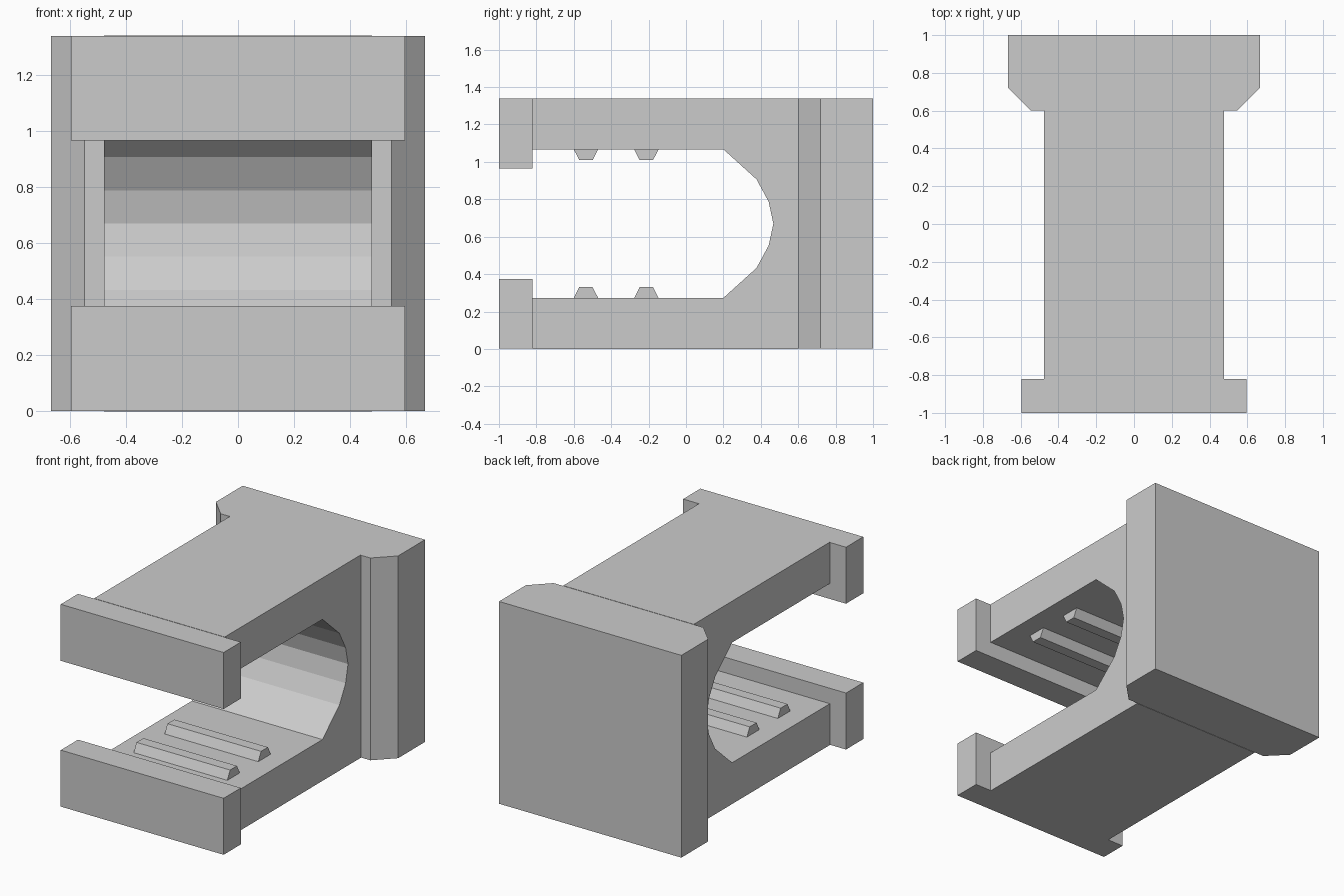
import bpy, bmesh

if "Cube" in bpy.data.objects:
    bpy.data.objects.remove(bpy.data.objects["Cube"])

MID = 0.67  # height of the horizontal symmetry plane


def prism(name, pts, to_3d, lo, hi):
    """Extrude a closed 2D profile from lo to hi."""
    bm = bmesh.new()
    face = bm.faces.new([bm.verts.new(to_3d(a, b, lo)) for a, b in pts])
    ext = bmesh.ops.extrude_face_region(bm, geom=[face])
    shift = [q - p for p, q in zip(to_3d(0, 0, lo), to_3d(0, 0, hi))]
    verts = [g for g in ext["geom"] if isinstance(g, bmesh.types.BMVert)]
    bmesh.ops.translate(bm, verts=verts, vec=shift)
    bmesh.ops.recalc_face_normals(bm, faces=bm.faces)
    mesh = bpy.data.meshes.new(name)
    bm.to_mesh(mesh)
    bm.free()
    obj = bpy.data.objects.new(name, mesh)
    bpy.context.collection.objects.link(obj)
    return obj


def side(a, b, c):   # profile in y-z, extruded along x
    return (c, a, b)


def plan(a, b, c):   # profile in x-y, extruded along z
    return (a, b, c)


def flip(pts):
    return [(y, 2 * MID - z) for y, z in pts]


# C-shaped clamp body with a faceted throat
lower = [(0.6, 0), (-0.82, 0), (-0.82, 0.273), (0.2, 0.273),
         (0.377, 0.433), (0.442, 0.553)]
prism("clamp_body", lower + [(0.467, MID)] + flip(lower)[::-1], side, -0.477, 0.477)

# Chamfered back block
half = [(0.547, 0.6), (0.666, 0.72), (0.666, 1.0)]
prism("back_block", half + [(-x, y) for x, y in half[::-1]], plan, 0.002, 1.338)

# Wide lips at the arm ends, and gripping ridges inside both arms
lip = [(-1, 0.002), (-0.82, 0.002), (-0.82, 0.375), (-1, 0.375)]
for arm, place in (("lower", lambda p: p), ("upper", flip)):
    prism(arm + "_lip", place(lip), side, -0.595, 0.595)
    for i, y in enumerate((-0.535, -0.212)):
        ridge = [(y - 0.065, 0.273), (y + 0.065, 0.273),
                 (y + 0.036, 0.33), (y - 0.036, 0.33)]
        prism(f"{arm}_ridge_{i + 1}", place(ridge), side, -0.342, 0.342)
